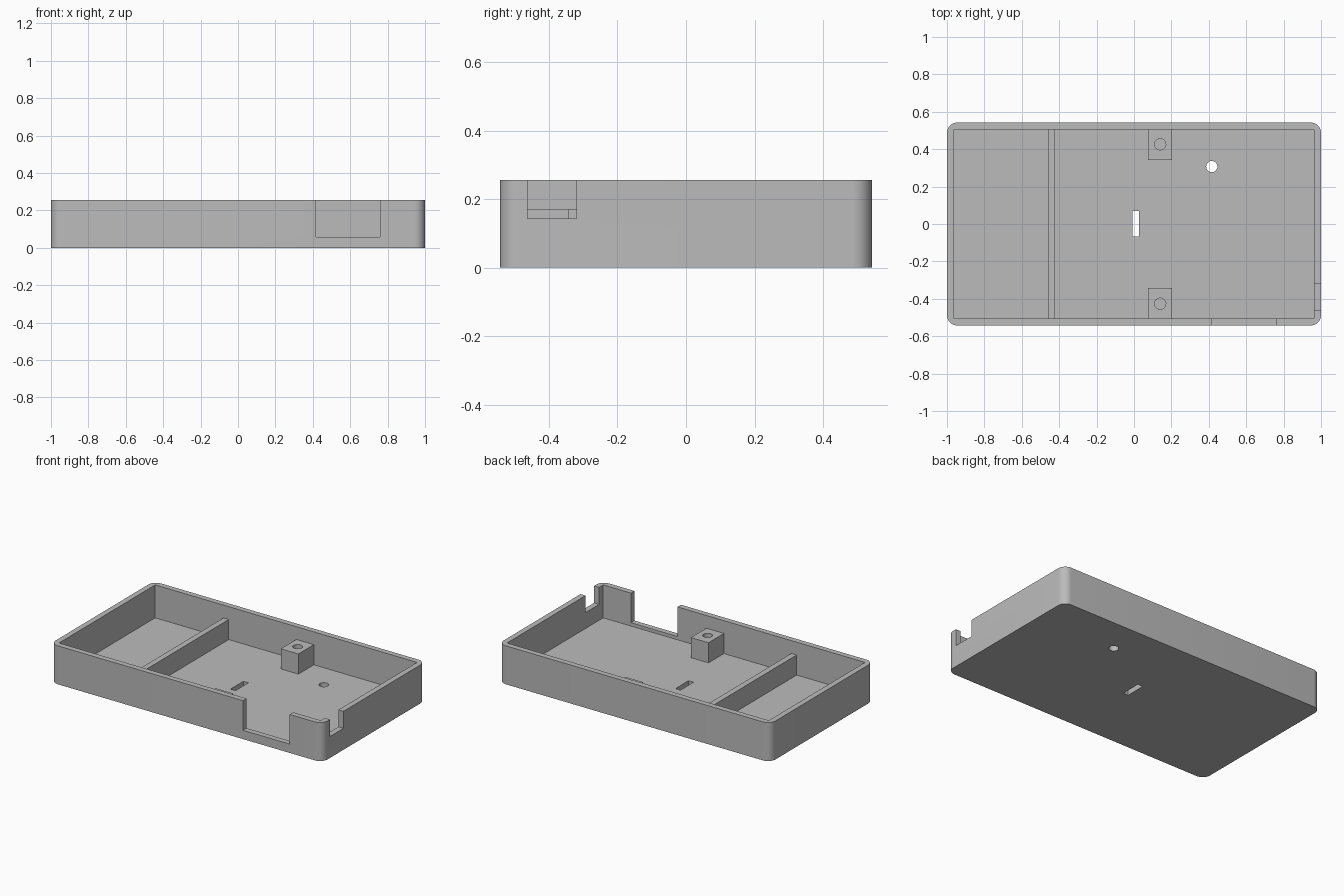
import bpy
import bmesh
from mathutils import Vector

if "Cube" in bpy.data.objects:
    bpy.data.objects.remove(bpy.data.objects["Cube"], do_unlink=True)

# Main dimensions
HALF_X, HALF_Y, HEIGHT = 1.0, 0.5425, 0.256
WALL, FLOOR, RIB_TOP = 0.037, 0.037, 0.171
IN_X, IN_Y = HALF_X - WALL, HALF_Y - WALL
SINK = 0.004  # overlap of inner parts with the tray

grey = bpy.data.materials.new("plastic_grey")
grey.use_nodes = True
colour = (0.5, 0.5, 0.5, 1)
grey.diffuse_color = colour
grey.node_tree.nodes["Principled BSDF"].inputs["Base Color"].default_value = colour


def finish(name, bm):
    mesh = bpy.data.meshes.new(name)
    bm.to_mesh(mesh)
    bm.free()
    mesh.materials.append(grey)
    obj = bpy.data.objects.new(name, mesh)
    bpy.context.collection.objects.link(obj)
    return obj


def box(name, low, high, corner=0):
    """Box between two corners, with optional rounded upright edges."""
    low, high = Vector(low), Vector(high)
    bm = bmesh.new()
    bmesh.ops.create_cube(bm, size=1)
    for v in bm.verts:
        v.co = (low + high) / 2 + v.co * (high - low)
    if corner:
        upright = [e for e in bm.edges
                   if abs(e.verts[0].co.z - e.verts[1].co.z) > 0.01]
        bmesh.ops.bevel(bm, geom=upright, offset=corner, segments=10,
                        profile=0.5, affect='EDGES')
    return finish(name, bm)


def rod(name, x, y, z0, z1, radius):
    bm = bmesh.new()
    bmesh.ops.create_cone(bm, cap_ends=True, segments=32, radius1=radius,
                          radius2=radius, depth=z1 - z0)
    bmesh.ops.translate(bm, verts=bm.verts, vec=(x, y, (z0 + z1) / 2))
    return finish(name, bm)


def cut(target, cutter):
    """Subtract the cutter from the target, then remove the cutter."""
    cutter.hide_render = True
    mod = target.modifiers.new("cut", 'BOOLEAN')
    mod.operation = 'DIFFERENCE'
    mod.solver = 'EXACT'
    mod.object = cutter
    bpy.ops.object.select_all(action='DESELECT')
    bpy.context.view_layer.objects.active = target
    target.select_set(True)
    bpy.ops.object.modifier_apply(modifier=mod.name)
    bpy.data.objects.remove(cutter, do_unlink=True)


def smooth(obj):
    bpy.ops.object.select_all(action='DESELECT')
    obj.select_set(True)
    bpy.context.view_layer.objects.active = obj
    bpy.ops.object.shade_smooth_by_angle(angle=0.6)


# Open tray with rounded outer corners and a square cavity
tray = box("tray", (-HALF_X, -HALF_Y, 0), (HALF_X, HALF_Y, HEIGHT), corner=0.055)
cut(tray, box("cavity_cutter", (-IN_X, -IN_Y, FLOOR), (IN_X, IN_Y, 0.5)))

# Wall notches: wide one in front, small one on the left side
cut(tray, box("front_notch_cutter", (0.417, -0.6, 0.059), (0.76, -0.49, 0.5)))
cut(tray, box("side_notch_cutter", (0.95, -0.463, 0.143), (1.1, -0.32, 0.5)))

# Floor openings: slot and round hole
cut(tray, box("slot_cutter", (-0.009, -0.066, -0.1), (0.028, 0.07, 0.1)))
cut(tray, rod("floor_hole_cutter", 0.416, 0.307, -0.1, 0.1, 0.03))
smooth(tray)

# Cross divider
box("divider", (-0.46, -IN_Y - SINK, FLOOR - SINK), (-0.422, IN_Y + SINK, RIB_TOP))

# Two screw posts with blind holes against the long walls
for side, name in ((-1, "front_post"), (1, "back_post")):
    ends = sorted((side * (IN_Y + SINK), side * 0.343))
    post = box(name, (0.075, ends[0], FLOOR - SINK), (0.204, ends[1], RIB_TOP))
    cut(post, rod("screw_hole_cutter", 0.14, side * 0.426, FLOOR, 0.4, 0.03))
    smooth(post)
